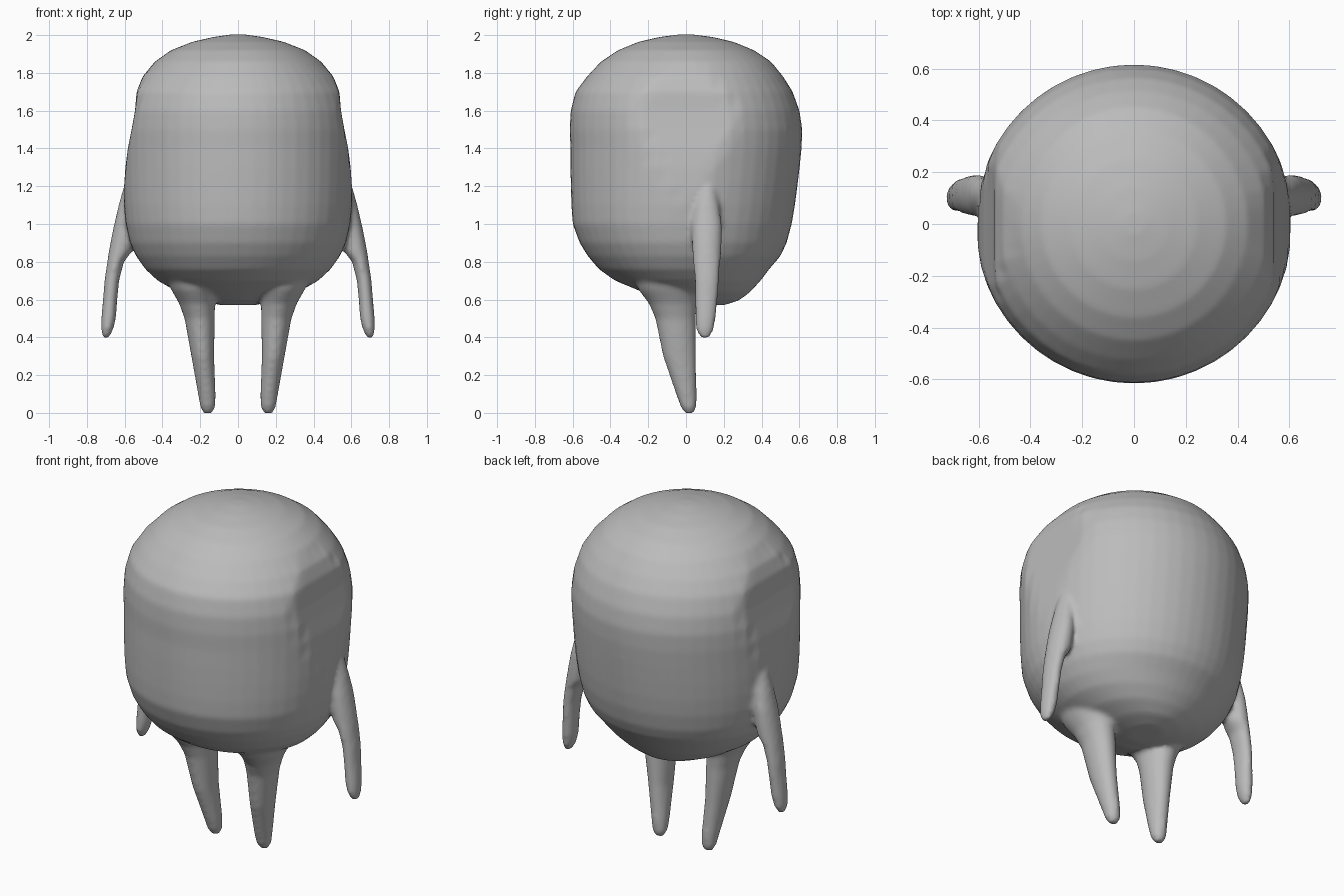
import bpy, bmesh, math

SIDES = 48


def loft(bm, rings, side=1):
    """Closed skin over horizontal oval rings: z, cx, cy, rx, ry, optional flat-side limit."""
    loops = []
    for z, cx, cy, rx, ry, *limit in rings:
        cap = limit[0] if limit else rx
        loop = []
        for i in range(SIDES):
            a = 2 * math.pi * i / SIDES
            x = max(-cap, min(cap, rx * math.cos(a)))
            loop.append(bm.verts.new((side * (cx + x), cy + ry * math.sin(a), z)))
        loops.append(loop)
    faces = [bm.faces.new(loops[0]), bm.faces.new(loops[-1])]
    for a, b in zip(loops, loops[1:]):
        for i in range(SIDES):
            j = (i + 1) % SIDES
            faces.append(bm.faces.new((a[i], a[j], b[j], b[i])))
    bmesh.ops.recalc_face_normals(bm, faces=faces)


# Rounded torso, flattened at the upper sides
torso = [
    (0.57, 0, 0.10, 0.09, 0.10), (0.595, 0, 0.08, 0.20, 0.20),
    (0.64, 0, 0.055, 0.32, 0.285), (0.70, 0, 0.01, 0.425, 0.385),
    (0.76, 0, -0.01, 0.49, 0.45), (0.83, 0, -0.01, 0.54, 0.51),
    (0.90, 0, -0.015, 0.572, 0.548), (1.00, 0, -0.02, 0.595, 0.58),
    (1.10, 0, -0.015, 0.605, 0.592), (1.20, 0, -0.01, 0.61, 0.60, 0.603),
    (1.30, 0, -0.005, 0.612, 0.607, 0.596), (1.40, 0, 0, 0.615, 0.612, 0.583),
    (1.50, 0, 0, 0.615, 0.616, 0.563), (1.60, 0, -0.005, 0.605, 0.606, 0.545),
    (1.70, 0, -0.01, 0.575, 0.575, 0.537), (1.78, 0, -0.005, 0.52, 0.52, 0.505),
    (1.86, 0, 0, 0.44, 0.45), (1.92, 0, 0, 0.355, 0.36),
    (1.965, 0, 0, 0.24, 0.25), (1.99, 0, 0, 0.13, 0.14), (2.003, 0, 0, 0.04, 0.04),
]

# Tapered legs flaring into the belly
leg = [
    (-0.003, 0.16, 0.018, 0.022, 0.022), (0.03, 0.16, 0.014, 0.04, 0.042),
    (0.10, 0.165, 0.002, 0.047, 0.055), (0.30, 0.187, -0.035, 0.06, 0.087),
    (0.50, 0.203, -0.055, 0.08, 0.107), (0.58, 0.217, -0.07, 0.095, 0.127),
    (0.65, 0.232, -0.09, 0.12, 0.16), (0.75, 0.24, -0.10, 0.16, 0.19),
]

# Thin hanging arms
arm = [
    (0.393, 0.70, 0.10, 0.014, 0.022), (0.44, 0.693, 0.10, 0.032, 0.047),
    (0.50, 0.685, 0.103, 0.039, 0.054), (0.60, 0.677, 0.108, 0.038, 0.060),
    (0.70, 0.668, 0.11, 0.039, 0.065), (0.80, 0.648, 0.11, 0.044, 0.072),
    (0.85, 0.625, 0.11, 0.060, 0.077), (0.92, 0.612, 0.11, 0.060, 0.080),
    (1.00, 0.600, 0.11, 0.055, 0.080), (1.10, 0.582, 0.11, 0.050, 0.065),
    (1.20, 0.555, 0.11, 0.050, 0.050),
]

bm = bmesh.new()
loft(bm, torso)
for side in (1, -1):
    loft(bm, leg, side)
    loft(bm, arm, side)

mesh = bpy.data.meshes.new("body_with_limbs")
bm.to_mesh(mesh)
bm.free()
body = bpy.data.objects.new("body_with_limbs", mesh)
bpy.context.collection.objects.link(body)

# Single plain grey
grey = bpy.data.materials.new("plain grey")
grey.diffuse_color = (0.5, 0.5, 0.5, 1)
mesh.materials.append(grey)

# Fuse the parts into one soft skin
fuse = body.modifiers.new("fuse", 'REMESH')
fuse.mode = 'VOXEL'
fuse.voxel_size = 0.014
fuse.use_smooth_shade = True
soften = body.modifiers.new("soften", 'SMOOTH')
soften.factor = 0.5
soften.iterations = 6
